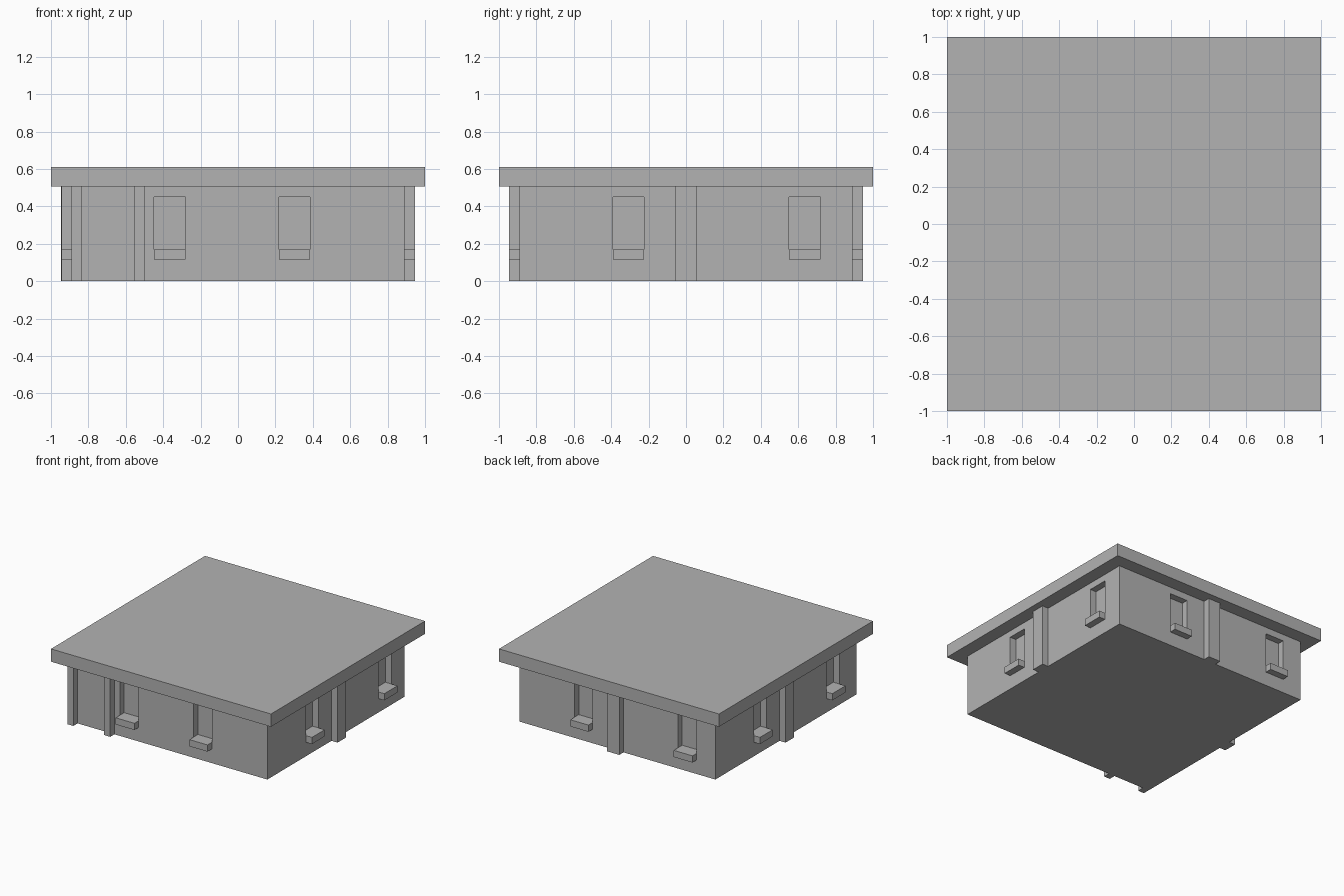
import bpy
from math import pi
from mathutils import Matrix, Vector

cube = bpy.data.objects.get("Cube")
if cube:
    bpy.data.objects.remove(cube, do_unlink=True)

WALL, RELIEF, EAVE = 0.89, 0.055, 0.505
SILL_LOW, SILL_TOP, WINDOW_TOP = 0.115, 0.17, 0.45

concrete = bpy.data.materials.new("concrete grey")
concrete.use_nodes = True
grey = (0.45, 0.45, 0.45, 1)
concrete.diffuse_color = grey
concrete.node_tree.nodes["Principled BSDF"].inputs["Base Color"].default_value = grey


def box(name, low, high, turn=0):
    """Box between two corners, turned about the vertical axis."""
    low, high = Vector(low), Vector(high)
    bpy.ops.mesh.primitive_cube_add(size=1)
    ob = bpy.context.object
    ob.name = name
    ob.data.transform(Matrix.Rotation(turn, 4, "Z")
                      @ Matrix.Translation((low + high) / 2)
                      @ Matrix.Diagonal((*(high - low), 1)))
    ob.data.materials.append(concrete)
    return ob


# Main volume and overhanging flat roof
walls = box("walls", (-WALL, -WALL, 0), (WALL, WALL, EAVE))
box("roof_slab", (-1, -1, EAVE), (1, 1, 0.61))

# Each side: window spans and pilaster spans, left to right seen from outside
front = ([(-0.45, -0.28), (0.22, 0.385)], [(-WALL, -0.835), (-0.555, -0.5)])
plain = ([(-0.39, -0.225), (0.55, 0.72)], [(-0.057, 0.055)])
sides = {"front": front, "left": plain, "back": plain, "right": plain}

for i, (side, (windows, pilasters)) in enumerate(sides.items()):
    turn = i * pi / 2
    outer = -WALL - RELIEF

    # Window recesses with projecting sills
    for a, b in windows:
        cutter = box(side + "_window_cutter", (a, -WALL - 0.1, SILL_TOP),
                     (b, -WALL + RELIEF, WINDOW_TOP), turn)
        cutter.hide_render = True
        cut = walls.modifiers.new("window", "BOOLEAN")
        cut.object, cut.solver = cutter, "EXACT"
        bpy.context.view_layer.objects.active = walls
        bpy.ops.object.modifier_apply(modifier=cut.name)
        bpy.data.objects.remove(cutter, do_unlink=True)
        box(side + "_window_sill", (a, outer, SILL_LOW), (b, -WALL, SILL_TOP), turn)

    # Full-height pilasters
    for a, b in pilasters:
        box(side + "_pilaster", (a, outer, 0), (b, -WALL, EAVE), turn)
